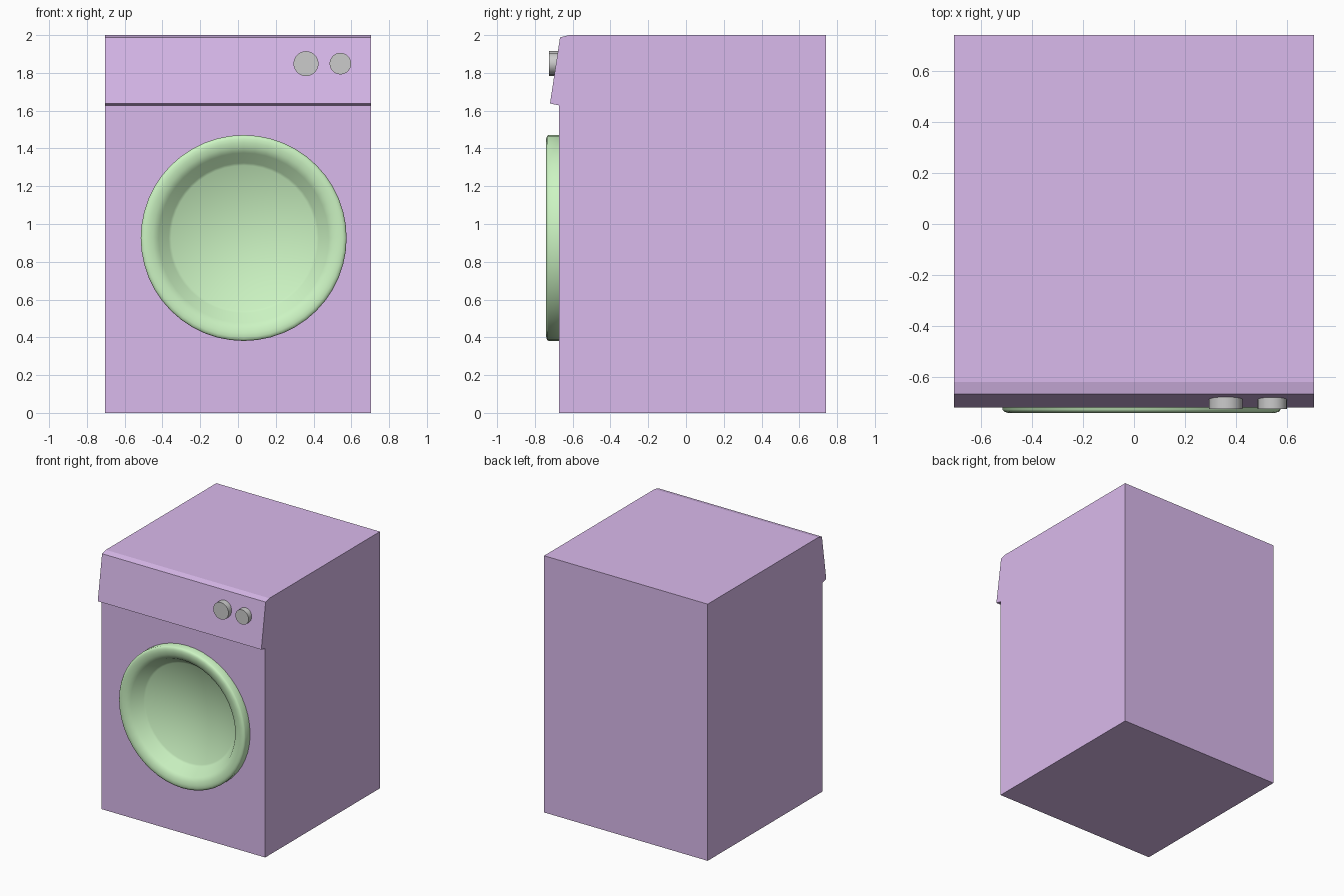
import bpy, bmesh, math
from mathutils import Matrix

if "Cube" in bpy.data.objects:
    bpy.data.objects.remove(bpy.data.objects["Cube"])

W = 0.705                       # half width of the cabinet
DOOR_X, DOOR_Z = 0.03, 0.926    # door centre


def material(name, rgb):
    m = bpy.data.materials.new(name)
    m.diffuse_color = (*rgb, 1)
    m.use_nodes = True
    m.node_tree.nodes["Principled BSDF"].inputs["Base Color"].default_value = m.diffuse_color
    return m


def make_object(name, bm, mat=None, smooth=None):
    bmesh.ops.recalc_face_normals(bm, faces=bm.faces)
    me = bpy.data.meshes.new(name)
    bm.to_mesh(me)
    bm.free()
    ob = bpy.data.objects.new(name, me)
    bpy.context.collection.objects.link(ob)
    if mat:
        me.materials.append(mat)
    if smooth:
        bpy.ops.object.select_all(action='DESELECT')
        ob.select_set(True)
        bpy.context.view_layer.objects.active = ob
        bpy.ops.object.shade_smooth_by_angle(angle=math.radians(smooth))
    return ob


def lathe(profile, x, z, steps):
    """Spin (radius, y) points around a front-to-back axis at x, z."""
    bm = bmesh.new()
    verts = [bm.verts.new((x + r, y, z)) for r, y in profile]
    edges = [bm.edges.new(pair) for pair in zip(verts, verts[1:])]
    bmesh.ops.spin(bm, geom=verts + edges, cent=(x, 0, z), axis=(0, 1, 0),
                   angle=math.tau, steps=steps, use_duplicate=False)
    bmesh.ops.remove_doubles(bm, verts=bm.verts, dist=1e-4)
    return bm


purple = material("purple_paint", (0.70, 0.49, 0.84))
green = material("green_plastic", (0.60, 0.90, 0.54))

# Cabinet: side profile with the overhanging control panel, extruded across x
side = [(0.74, 0), (0.74, 2), (-0.62, 2), (-0.667, 1.988),
        (-0.72, 1.638), (-0.672, 1.628), (-0.672, 0)]
bm = bmesh.new()
face = bm.faces.new([bm.verts.new((-W, y, z)) for y, z in side])
ext = bmesh.ops.extrude_face_region(bm, geom=[face])
bmesh.ops.translate(bm, vec=(2 * W, 0, 0),
                    verts=[v for v in ext["geom"] if isinstance(v, bmesh.types.BMVert)])
cabinet = make_object("cabinet", bm, purple)

# Pocket behind the door, hidden by the door rim
bm = bmesh.new()
bmesh.ops.create_cone(bm, cap_ends=True, segments=48, radius1=0.5, radius2=0.5, depth=0.4,
                      matrix=Matrix.Translation((DOOR_X, -0.7, DOOR_Z)) @ Matrix.Rotation(math.pi / 2, 4, 'X'))
cutter = make_object("pocket_cutter", bm)
cutter.hide_render = True
cutter.hide_viewport = True
cut = cabinet.modifiers.new("door_pocket", 'BOOLEAN')
cut.operation = 'DIFFERENCE'
cut.solver = 'EXACT'
cut.object = cutter

# Door: rounded rim, steep inner wall and shallow concave bowl
rim = [(0.545, -0.665), (0.545, -0.728), (0.538, -0.736), (0.525, -0.74),
       (0.505, -0.74), (0.48, -0.734), (0.45, -0.72)]
bowl = [(0.397 * math.cos(a), -0.64 + 0.08 * math.sin(a) ** 2)
        for a in (math.pi / 2 * i / 6 for i in range(6))] + [(0, -0.56)]
make_object("door", lathe(rim + bowl, DOOR_X, DOOR_Z, 48), green, 45)

# Control knobs
for name, x, r in (("large_knob", 0.36, 0.066), ("small_knob", 0.542, 0.057)):
    knob = [(0, -0.66), (r, -0.66), (r, -0.725), (0, -0.725)]
    make_object(name, lathe(knob, x, 1.849, 32), None, 40)
